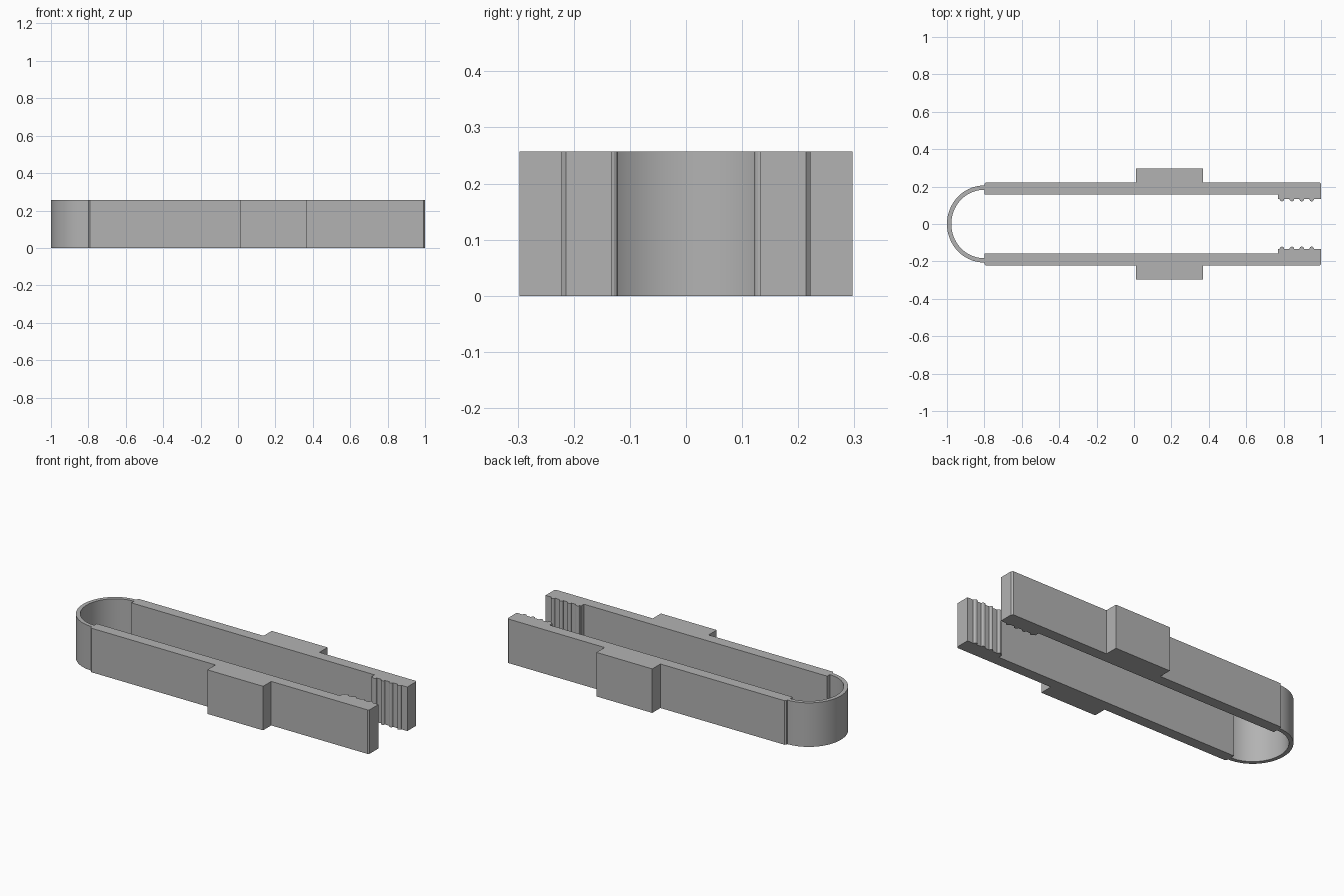
import bpy, bmesh
from math import sin, cos, pi

if "Cube" in bpy.data.objects:
    bpy.data.objects.remove(bpy.data.objects["Cube"])

HEIGHT = 0.257

grey = bpy.data.materials.new("plain grey")
grey.use_nodes = True
colour = (0.45, 0.45, 0.45, 1)
grey.diffuse_color = colour
grey.node_tree.nodes["Principled BSDF"].inputs["Base Color"].default_value = colour


def extrude_outline(name, outline):
    """Raise a flat outline from the ground to the full height."""
    bm = bmesh.new()
    face = bm.faces.new([bm.verts.new((x, y, 0)) for x, y in outline])
    raised = bmesh.ops.extrude_face_region(bm, geom=[face])["geom"]
    bmesh.ops.translate(bm, vec=(0, 0, HEIGHT),
                        verts=[v for v in raised if isinstance(v, bmesh.types.BMVert)])
    bmesh.ops.recalc_face_normals(bm, faces=bm.faces)
    mesh = bpy.data.meshes.new(name)
    bm.to_mesh(mesh)
    bm.free()
    mesh.materials.append(grey)
    obj = bpy.data.objects.new(name, mesh)
    bpy.context.collection.objects.link(obj)
    bpy.ops.object.select_all(action="DESELECT")
    obj.select_set(True)
    bpy.context.view_layer.objects.active = obj
    bpy.ops.object.shade_smooth_by_angle(angle=pi / 9)
    return obj


def arc(cx, cy, rx, ry, start, end, steps):
    angles = [start + (end - start) * i / steps for i in range(steps + 1)]
    return [(cx + rx * cos(a), cy + ry * sin(a)) for a in angles]


# Arm outline: outer side with grip pad, then the jaw with rounded teeth
INNER, OUTER, PAD, JAW, CUT = 0.159, 0.222, 0.297, 0.133, 0.008
arm = [(-0.8, INNER), (-0.8, OUTER - CUT), (-0.8 + CUT, OUTER),
       (0.01, OUTER), (0.01, PAD), (0.37, PAD), (0.37, OUTER),
       (1 - CUT, OUTER), (1, OUTER - CUT), (1, JAW)]
for i in range(4):
    arm += arc(0.95 - 0.053 * i, JAW, 0.012, 0.012, 0, -pi, 8)
arm += [(0.77, JAW), (0.77, INNER)]

for side, name in ((1, "back_arm"), (-1, "front_arm")):
    extrude_outline(name, [(x, side * y) for x, y in arm])

# Thin curved spring joining the two arms
bow = arc(-0.8, 0, 0.2, 0.206, pi / 2, 3 * pi / 2, 48)
bow += arc(-0.8, 0, 0.177, 0.183, 3 * pi / 2, pi / 2, 48)
extrude_outline("spring_bow", bow)
